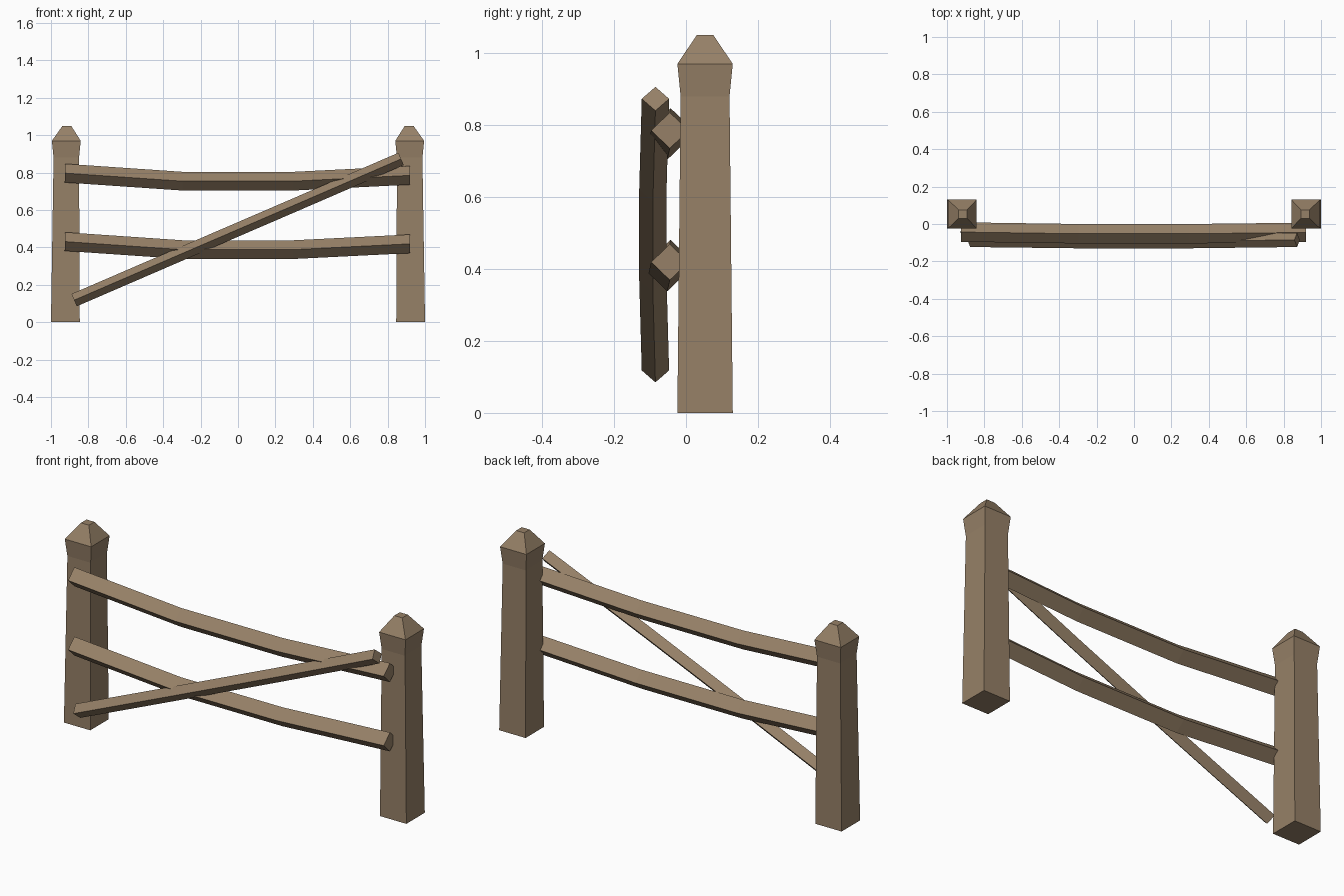
import bpy
import bmesh
from mathutils import Vector

cube = bpy.data.objects.get("Cube")
if cube:
    bpy.data.objects.remove(cube, do_unlink=True)

# Weathered wood, used on every part
wood = bpy.data.materials.new("weathered_wood")
wood.use_nodes = True
colour = (0.305, 0.218, 0.136, 1)
wood.diffuse_color = colour
wood.node_tree.nodes["Principled BSDF"].inputs["Base Color"].default_value = colour


def loft(name, rings):
    """Flat-faced beam skinned through four-cornered rings, capped at both ends."""
    bm = bmesh.new()
    loops = [[bm.verts.new(p) for p in ring] for ring in rings]
    for a, b in zip(loops, loops[1:]):
        for i in range(4):
            j = (i + 1) % 4
            bm.faces.new((a[i], a[j], b[j], b[i]))
    bm.faces.new(loops[0])
    bm.faces.new(loops[-1])
    bmesh.ops.recalc_face_normals(bm, faces=bm.faces)
    mesh = bpy.data.meshes.new(name)
    bm.to_mesh(mesh)
    bm.free()
    mesh.materials.append(wood)
    obj = bpy.data.objects.new(name, mesh)
    bpy.context.collection.objects.link(obj)
    return obj


def post(name, side):
    # Each step: height, centre offset from the middle, half width
    steps = [(0, 0.923, 0.077), (0.88, 0.918, 0.068),
             (0.97, 0.918, 0.077), (1.05, 0.915, 0.023)]
    corners = [(-1, -1), (1, -1), (1, 1), (-1, 1)]
    loft(name, [[(side * cx + h * sx, 0.053 + h * sy, z) for sx, sy in corners]
                for z, cx, h in steps])


def diamond_beam(name, path, half_y, half_up):
    # Square bar set on its edge, following a path
    path = [Vector(p) for p in path]
    along = (path[-1] - path[0]).normalized()
    depth = Vector((0, half_y, 0))
    up = along.cross(Vector((0, 1, 0))).normalized() * half_up
    loft(name, [[c + up, c + depth, c - up, c - depth] for c in path])


# Posts with flared, pointed heads
post("left_post", 1)
post("right_post", -1)

# Sagging rails
for name, drop in (("upper_rail", 0), ("lower_rail", 0.366)):
    diamond_beam(name, [(-0.926, -0.043, 0.797 - drop), (-0.297, -0.052, 0.754 - drop),
                        (0.297, -0.052, 0.754 - drop), (0.919, -0.045, 0.785 - drop)],
                 0.052, 0.05)

# Diagonal brace, bowed slightly forward
diamond_beam("diagonal_brace", [(-0.876, -0.085, 0.118), (-0.295, -0.092, 0.369),
                                (0.29, -0.092, 0.621), (0.872, -0.085, 0.873)],
             0.038, 0.036)
